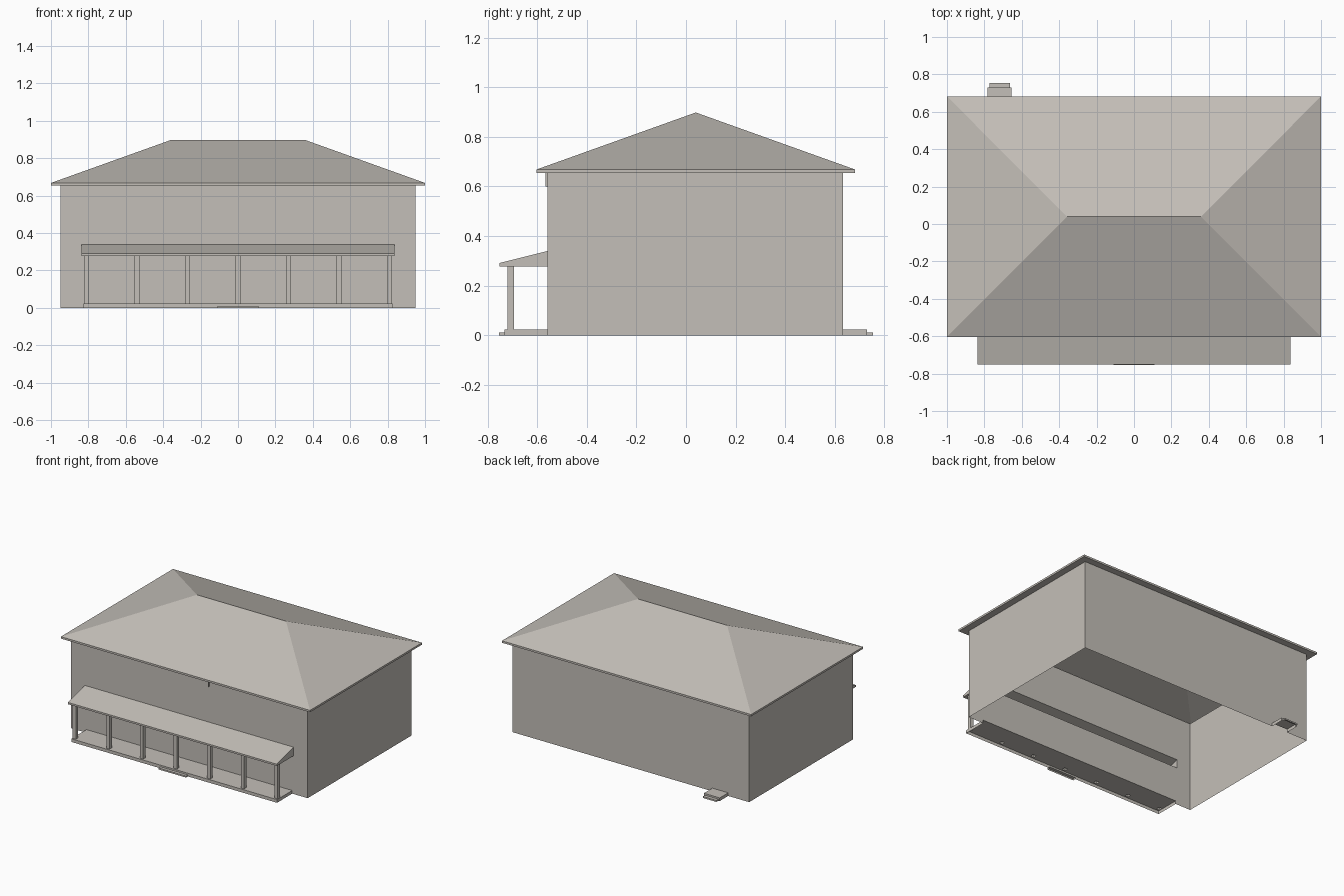
import bpy
from mathutils import Vector

cube = bpy.data.objects.get("Cube")
if cube:
    bpy.data.objects.remove(cube, do_unlink=True)

import bmesh

plaster = bpy.data.materials.new("warm grey")
plaster.use_nodes = True
GREY = (0.55, 0.52, 0.48, 1)
plaster.diffuse_color = GREY
plaster.node_tree.nodes["Principled BSDF"].inputs["Base Color"].default_value = GREY


def face(bm, points, outward):
    """Add one polygon whose normal points towards outward."""
    f = bm.faces.new([bm.verts.new(p) for p in points])
    f.normal_update()
    if f.normal.dot(Vector(outward)) < 0:
        f.normal_flip()


def panel(bm, axis, at, u, v, sign, holes=()):
    """Flat axis-aligned rectangle; holes are (u0, u1, v0, v1)."""
    us = sorted({*u, *(h[i] for h in holes for i in (0, 1))})
    vs = sorted({*v, *(h[i] for h in holes for i in (2, 3))})

    def point(a, b):
        p = [a, b]
        p.insert(axis, at)
        return p

    out = [0, 0, 0]
    out[axis] = sign
    for a, b in zip(us, us[1:]):
        for c, d in zip(vs, vs[1:]):
            mu, mv = (a + b) / 2, (c + d) / 2
            if not any(h[0] < mu < h[1] and h[2] < mv < h[3] for h in holes):
                face(bm, [point(a, c), point(b, c), point(b, d), point(a, d)], out)


def box(bm, x, y, z, leave_open="", holes={}):
    """Box shell; sides are named -x +x -y +y -z +z."""
    dims = (x, y, z)
    for axis, letter in enumerate("xyz"):
        u, v = [dims[i] for i in range(3) if i != axis]
        for end, sign in enumerate("-+"):
            side = sign + letter
            if side not in leave_open.split():
                panel(bm, axis, dims[axis][end], u, v, end * 2 - 1, holes.get(side, ()))


def finish(bm, name):
    bmesh.ops.remove_doubles(bm, verts=bm.verts, dist=0.0001)
    mesh = bpy.data.meshes.new(name)
    bm.to_mesh(mesh)
    bm.free()
    mesh.materials.append(plaster)
    obj = bpy.data.objects.new(name, mesh)
    bpy.context.collection.objects.link(obj)


def box_part(name, *args, **kwargs):
    bm = bmesh.new()
    box(bm, *args, **kwargs)
    finish(bm, name)


# Main levels and outlines
WX, FRONT, BACK = 0.95, -0.558, 0.633
EAVE, EAVE_TOP, RIDGE = 0.654, 0.668, 0.898
FLOOR, STEP = 0.023, 0.011
PORCH_X, SLAB_X, SLAB_Y = 0.838, 0.826, -0.732
BEAM, BEAM_TOP, PORCH_TOP, PORCH_Y = 0.278, 0.291, 0.34, -0.752
POST_Y = (-0.72, -0.694)
posts = [(i * 0.27 - 0.013, i * 0.27 + 0.013) for i in range(-3, 4)]
post_holes = [(*p, *POST_Y) for p in posts]
BACK_X = (-0.782, -0.655)
LOW_X = (-0.772, -0.663)

# Walls: hollow shell, open where the porch and back step join on
box_part("walls", (-WX, WX), (FRONT, BACK), (0, EAVE), "-z +z", {
    "-y": [(-SLAB_X, SLAB_X, 0, FLOOR), (-PORCH_X, PORCH_X, BEAM, PORCH_TOP)],
    "+y": [(*BACK_X, 0, FLOOR)]})

# Hipped roof with thin fascia and soffit
bm = bmesh.new()
RX, RY = (-1, 1), (-0.603, 0.682)
box(bm, RX, RY, (EAVE, EAVE_TOP), "+z", {"-z": [(-WX, WX, FRONT, BACK)]})
mid = sum(RY) / 2
ridge = [(s * 0.358, mid, RIDGE) for s in RX]
for i, y in enumerate(RY):
    face(bm, [(-1, y, EAVE_TOP), (1, y, EAVE_TOP), ridge[1], ridge[0]], (0, 0, 1))
    x = RX[i]
    face(bm, [(x, RY[0], EAVE_TOP), (x, RY[1], EAVE_TOP), ridge[i]], (0, 0, 1))
finish(bm, "hipped_roof")

# Lean-to porch roof
bm = bmesh.new()
PX = (-PORCH_X, PORCH_X)
panel(bm, 2, BEAM, PX, (PORCH_Y, FRONT), -1, post_holes)
panel(bm, 1, PORCH_Y, PX, (BEAM, BEAM_TOP), -1)
profile = [(PORCH_Y, BEAM), (FRONT, BEAM), (FRONT, PORCH_TOP), (PORCH_Y, BEAM_TOP)]
for x in PX:
    face(bm, [(x, y, z) for y, z in profile], (x, 0, 0))
face(bm, [(x, y, z) for y, z, xs in ((PORCH_Y, BEAM_TOP, PX), (FRONT, PORCH_TOP, PX[::-1]))
          for x in xs], (0, 0, 1))
finish(bm, "porch_roof")

# Porch floor and posts
box_part("porch_floor", (-SLAB_X, SLAB_X), (SLAB_Y, FRONT), (0, FLOOR), "-z +y",
         {"+z": post_holes, "-y": [(-0.11, 0.11, 0, STEP)]})
for i, p in enumerate(posts):
    box_part(f"porch_post_{i + 1}", p, POST_Y, (FLOOR, BEAM), "-z +z")

# Steps at front and back
box_part("front_step", (-0.11, 0.11), (-0.754, SLAB_Y), (0, STEP), "-z +y")
box_part("back_step_upper", BACK_X, (BACK, 0.73), (0, FLOOR), "-z -y",
         {"+y": [(*LOW_X, 0, STEP)]})
box_part("back_step_lower", LOW_X, (0.73, 0.754), (0, STEP), "-z -y")

# Small bracket under the front eave
box_part("eave_bracket", (0.157, 0.161), (-0.566, FRONT), (0.6, EAVE), "+y +z")
